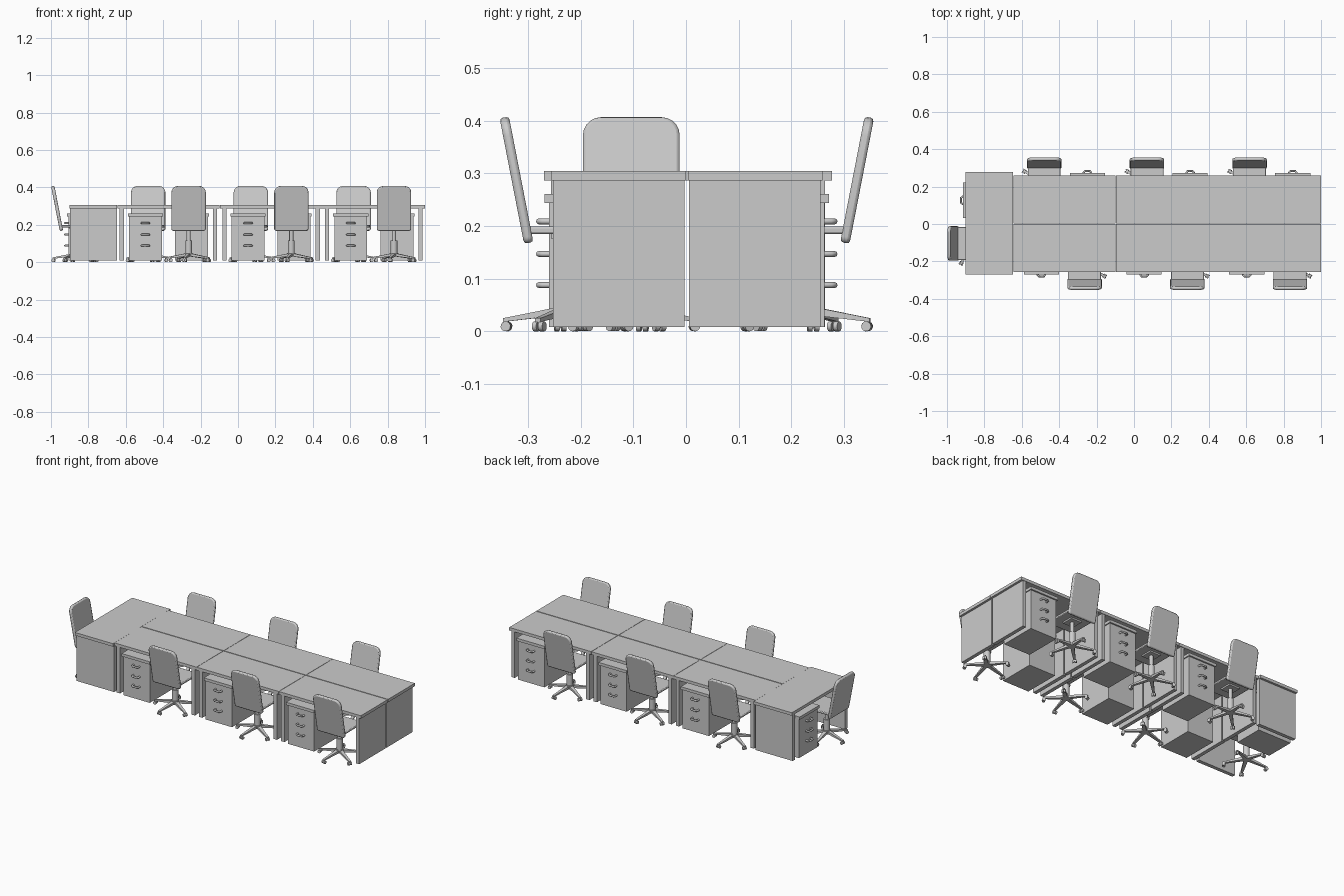
import bpy, bmesh
from math import radians, sin, cos, pi
from mathutils import Matrix, Vector

if "Cube" in bpy.data.objects:
    bpy.data.objects.remove(bpy.data.objects["Cube"])

parts = []


def finish(bm, name, smooth=False, bevel=0):
    bmesh.ops.recalc_face_normals(bm, faces=bm.faces)
    me = bpy.data.meshes.new(name)
    bm.to_mesh(me)
    bm.free()
    ob = bpy.data.objects.new(name, me)
    bpy.context.collection.objects.link(ob)
    if bevel:
        m = ob.modifiers.new("edge", "BEVEL")
        m.width, m.segments, m.limit_method = bevel, 2, "ANGLE"
        m.angle_limit = radians(50)
    if smooth:
        bpy.context.view_layer.objects.active = ob
        ob.select_set(True)
        bpy.ops.object.shade_smooth_by_angle(angle=radians(40))
        ob.select_set(False)
    parts.append(ob)
    return ob


def box(name, x0, x1, y0, y1, z0, z1):
    bm = bmesh.new()
    bmesh.ops.create_cube(bm, size=1, matrix=Matrix.Translation(
        ((x0 + x1) / 2, (y0 + y1) / 2, (z0 + z1) / 2)) @ Matrix.Diagonal((x1 - x0, y1 - y0, z1 - z0, 1)))
    return finish(bm, name)


def cylinder(bm, p, r, h, axis=(0, 0, 1), n=16):
    rot = Vector((0, 0, 1)).rotation_difference(Vector(axis)).to_matrix().to_4x4()
    bmesh.ops.create_cone(bm, cap_ends=True, segments=n, radius1=r, radius2=r, depth=h,
                          matrix=Matrix.Translation(p) @ rot)


def cushion(name, w, l, t, r0, r1, mat, bevel):
    # rounded rectangle in local xy: r0 = radius at y=0, r1 = radius at y=l
    bm = bmesh.new()
    vs = []
    for cx, cy, r, a0 in ((w/2 - r1, l - r1, r1, 0), (-w/2 + r1, l - r1, r1, 90),
                          (-w/2 + r0, r0, r0, 180), (w/2 - r0, r0, r0, 270)):
        for k in range(6):
            a = radians(a0 + 18 * k)
            vs.append(bm.verts.new((cx + r * cos(a), cy + r * sin(a), -t / 2)))
    f = bm.faces.new(vs)
    ex = bmesh.ops.extrude_face_region(bm, geom=[f])
    bmesh.ops.translate(bm, vec=(0, 0, t), verts=[v for v in ex["geom"] if isinstance(v, bmesh.types.BMVert)])
    bmesh.ops.transform(bm, matrix=mat, verts=bm.verts)
    return finish(bm, name, True, bevel)


# ---- one workstation: user side faces -y, rear edge of the desk at y = 0
W = 0.2735
box("desk_top", -W, W, -0.256, -0.001, 0.287, 0.305)
for s, side in ((-1, "left"), (1, "right")):
    xs = sorted((s * (W - 0.013), s * (W - 0.035)))
    box("desk_panel_" + side, xs[0], xs[1], -0.253, -0.003, 0.008, 0.287)

# drawer cabinet
CX = -0.123
box("cabinet_body", CX - 0.088, CX + 0.088, -0.26, -0.04, 0.008, 0.244)
box("cabinet_top", CX - 0.094, CX + 0.094, -0.269, -0.035, 0.244, 0.261)

# bow handles
for z in (0.088, 0.147, 0.209):
    cu = bpy.data.curves.new("drawer_handle", "CURVE")
    cu.dimensions = "3D"
    cu.bevel_depth, cu.bevel_resolution = 0.0055, 2
    pts = [(-0.02, -0.255), (-0.02, -0.272), (-0.013, -0.28), (0.013, -0.28), (0.02, -0.272), (0.02, -0.255)]
    sp = cu.splines.new("POLY")
    sp.points.add(len(pts) - 1)
    for p, (x, y) in zip(sp.points, pts):
        p.co = (CX + x, y, z, 1)
    ob = bpy.data.objects.new("drawer_handle", cu)
    bpy.context.collection.objects.link(ob)
    parts.append(ob)

# chair back and seat
SX, SY = 0.108, -0.222
cushion("chair_back", 0.184, 0.243, 0.018, 0.012, 0.035,
        Matrix.Translation((SX, -0.299, 0.168)) @ Matrix.Rotation(radians(90 + 11), 4, "X"), 0.006)
cushion("chair_seat", 0.176, 0.18, 0.014, 0.008, 0.03,
        Matrix.Translation((SX, -0.305, 0.192)), 0.004)

# gas column and hub
bm = bmesh.new()
cylinder(bm, (SX, SY, 0.075), 0.018, 0.08)
cylinder(bm, (SX, SY, 0.15), 0.011, 0.08)
cylinder(bm, (SX, SY, 0.04), 0.022, 0.02)
finish(bm, "chair_column", True)
box("seat_bracket", SX - 0.035, SX + 0.035, SY - 0.035, SY + 0.035, 0.176, 0.187)

# five tapered legs with casters
legs, wheels = bmesh.new(), bmesh.new()
for i in range(5):
    a = radians(-100 + 72 * i)
    d = Vector((cos(a), sin(a), 0))
    t = Vector((-sin(a), cos(a), 0))
    c = Vector((SX, SY, 0))
    vs = [legs.verts.new(c + d * r + t * w * s + Vector((0, 0, z)))
          for r, w, zs in ((0.005, 0.011, (0.032, 0.049)), (0.127, 0.006, (0.018, 0.025)))
          for s in (-1, 1) for z in zs]
    bmesh.ops.convex_hull(legs, input=vs)
    for s in (-1, 1):
        cylinder(wheels, c + d * 0.121 + t * 0.0065 * s + Vector((0, 0, 0.0095)), 0.0095, 0.009, t, 12)
    cylinder(wheels, c + d * 0.121 + Vector((0, 0, 0.014)), 0.004, 0.014, n=8)
finish(legs, "chair_legs")
finish(wheels, "chair_casters", True)

# ---- place seven workstations: front row, rotated back row, end desk
centres = (-0.372, 0.177, 0.726)
places = [(x, 0, 0) for x in centres] + [(x, 0.003, pi) for x in centres] + [(-0.645, 0.004, -pi / 2)]
for n, (x, y, a) in enumerate(places):
    m = Matrix.Translation((x, y, 0)) @ Matrix.Rotation(a, 4, "Z")
    for ob in parts:
        if n < len(places) - 1:
            dup = ob.copy()
            bpy.context.collection.objects.link(dup)
        else:
            dup = ob
        dup.matrix_world = m
